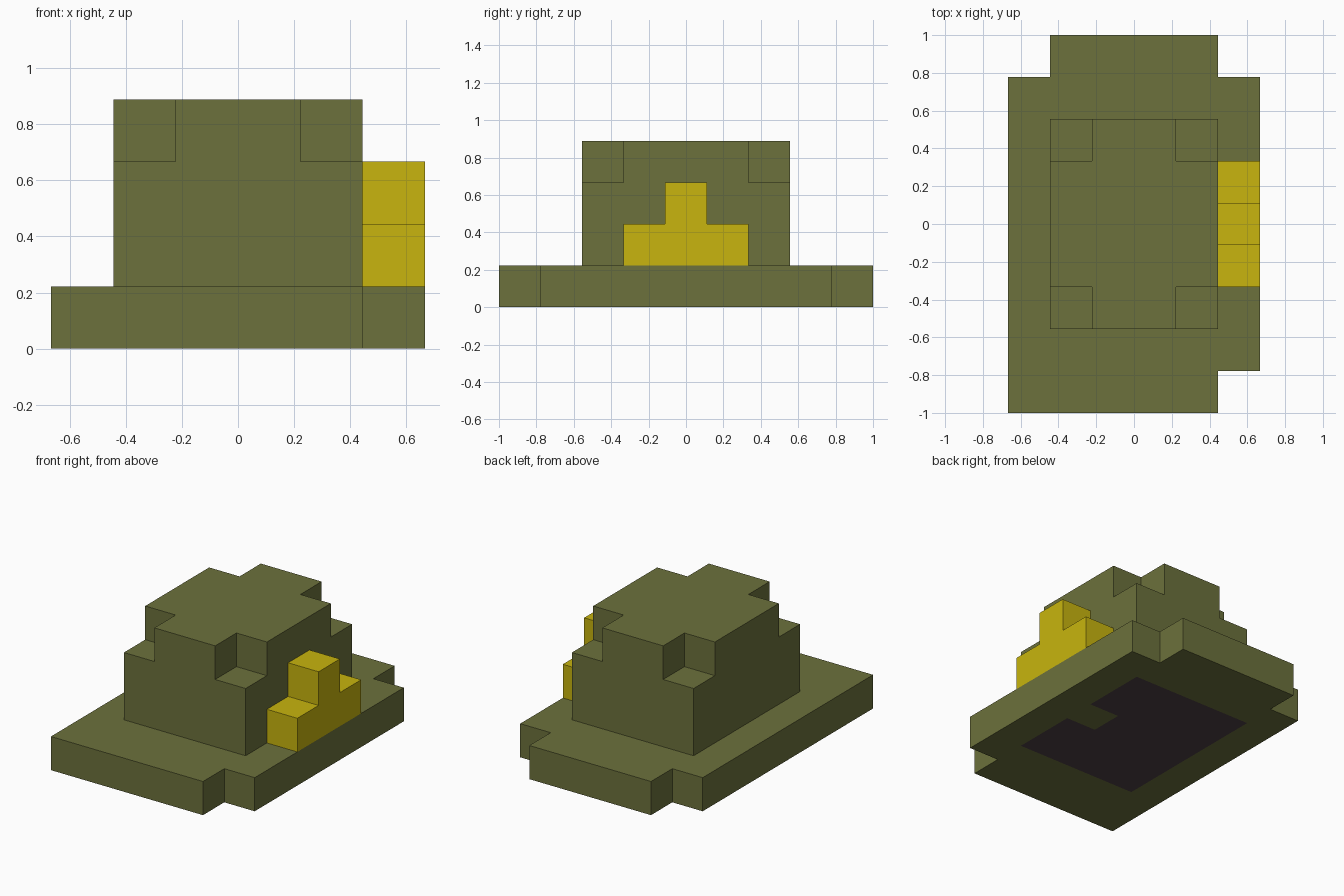
import bpy, bmesh
from mathutils import Vector

if "Cube" in bpy.data.objects:
    bpy.data.objects.remove(bpy.data.objects["Cube"])

U = 2 / 9                                  # edge of one block
ORIGIN = Vector((-3 * U, -1, 0))


def material(name, rgb):
    m = bpy.data.materials.new(name)
    lin = [((c / 255 + 0.055) / 1.055) ** 2.4 for c in rgb]
    m.diffuse_color = (*lin, 1)
    m.use_nodes = True
    m.node_tree.nodes["Principled BSDF"].inputs["Base Color"].default_value = m.diffuse_color
    return m


olive = material("olive_felt", (108, 113, 60))
yellow = material("yellow_badge", (200, 181, 14))
dark = material("dark_lining", (78, 65, 69))


def block(xs, ys, zs):
    return {(x, y, z) for x in xs for y in ys for z in zs}


# Brim: three clipped corners, the front left one stays
brim = block(range(6), range(9), [0]) - {(5, 0, 0), (0, 8, 0), (5, 8, 0)}
# Crown: top corners notched
crown = block(range(1, 5), range(2, 7), range(1, 4)) - block((1, 4), (2, 6), [3])
# Stepped badge on the right side
badge = block([5], range(3, 6), [1]) | {(5, 4, 2)}
# Dark lining seen from below, with one notch
lining = block(range(1, 5), range(2, 7), [0]) - {(4, 4, 0)}
solid = brim | crown | badge


def build(name, cells, mats):
    """Mesh the outer faces of a set of blocks."""
    bm = bmesh.new()
    for cell in sorted(cells):
        for axis in range(3):
            for side in (0, 1):
                n = list(cell)
                n[axis] += 2 * side - 1
                if tuple(n) in solid:
                    continue
                a, b = (axis + 1) % 3, (axis + 2) % 3
                verts = []
                for da, db in ((0, 0), (1, 0), (1, 1), (0, 1)):
                    p = Vector(cell)
                    p[axis] += side
                    p[a] += da
                    p[b] += db
                    verts.append(bm.verts.new(ORIGIN + p * U))
                f = bm.faces.new(verts if side else verts[::-1])
                if axis == 2 and side == 0 and cell in lining:
                    f.material_index = 1
    bmesh.ops.remove_doubles(bm, verts=bm.verts, dist=1e-4)
    me = bpy.data.meshes.new(name)
    bm.to_mesh(me)
    bm.free()
    for m in mats:
        me.materials.append(m)
    bpy.context.collection.objects.link(bpy.data.objects.new(name, me))


build("brim", brim, [olive, dark])
build("crown", crown, [olive])
build("side_badge", badge, [yellow])
